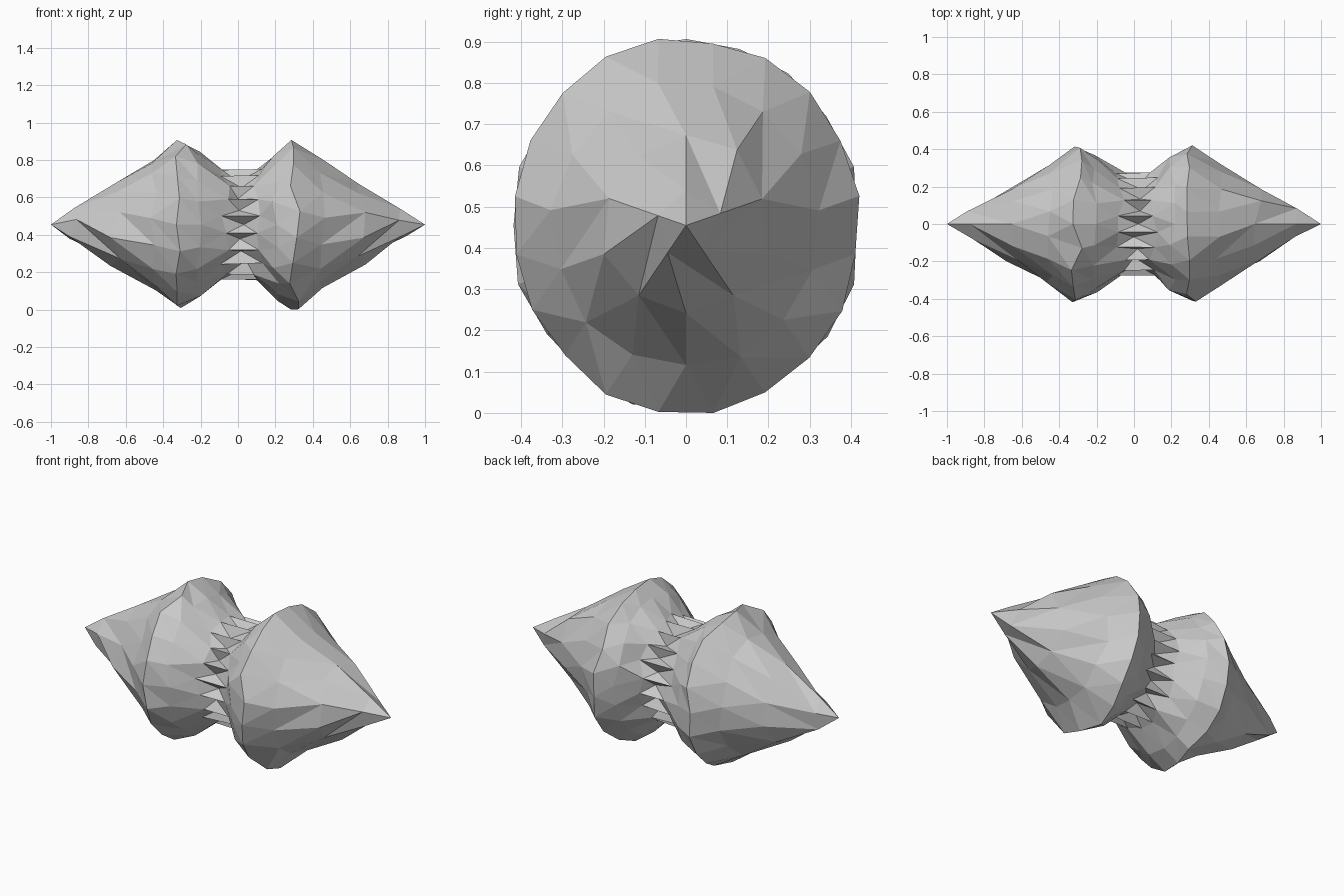
import bpy, bmesh, math, random

if "Cube" in bpy.data.objects:
    bpy.data.objects.remove(bpy.data.objects["Cube"])

random.seed(4)
CZ = 0.458          # height of the long axis
SY = 0.93           # cross-section is slightly narrower in depth
bm = bmesh.new()


def ring(x, r, n, phase=0.0, jx=0.0, jr=0.0):
    """Ring of n vertices around the x axis, as (turn, vertex) pairs."""
    out = []
    for k in range(n):
        t = (k + phase) / n
        a = 2 * math.pi * t
        rr = r + random.uniform(-jr, jr)
        xx = x + random.uniform(-jx, jx)
        out.append((t, bm.verts.new((xx, rr * SY * math.cos(a), CZ + rr * math.sin(a)))))
    return out


def bridge(a, b):
    """Triangle strip between two rings with any vertex counts."""
    i = j = 0
    na, nb = len(a), len(b)
    while i < na or j < nb:
        ta = a[(i + 1) % na][0] + (i + 1) // na
        tb = b[(j + 1) % nb][0] + (j + 1) // nb
        va, vb = a[i % na][1], b[j % nb][1]
        if j >= nb or (i < na and ta <= tb):
            bm.faces.new((va, a[(i + 1) % na][1], vb))
            i += 1
        else:
            bm.faces.new((va, b[(j + 1) % nb][1], vb))
            j += 1


# two pointed lobes, each from its inner waist ring out to the tip
def lobe(s, waist_x):
    waist = ring(waist_x, 0.296, 20, 0.5, 0.03, 0.006)
    rings = [waist,
             ring(s * 0.205, 0.395, 20, 0.0, 0.02, 0.012),
             ring(s * 0.305, 0.453, 20, 0.0 if s < 0 else 0.5, 0.03, 0.008),
             ring(s * 0.45, 0.345, 15, 0.25, 0.02, 0.01),
             ring(s * 0.655, 0.217, 10, 0.5, 0.03, 0.01),
             ring(s * 0.88, 0.085, 5, 0.25, 0.02, 0.01)]
    for a, b in zip(rings, rings[1:]):
        bridge(a, b)
    tip = bm.verts.new((s, 0, CZ))
    last = [v for _, v in rings[-1]]
    for k in range(5):
        bm.faces.new((last[k], last[(k + 1) % 5], tip))
    return [v for _, v in waist]


left = lobe(-1, -0.07)
right = lobe(1, 0.11)

# fluted waist: sharp ridges with a sunken point between each pair
valley = [v for _, v in ring(0.02, 0.24, 20, 0.0, 0.03, 0.005)]
for k in range(20):
    n = (k + 1) % 20
    v = valley[n]
    for p, q in ((left[k], right[k]), (right[n], left[n]),
                 (left[n], left[k]), (right[k], right[n])):
        bm.faces.new((p, q, v))

bmesh.ops.recalc_face_normals(bm, faces=bm.faces)
me = bpy.data.meshes.new("double_pointed_body")
bm.to_mesh(me)
bm.free()
ob = bpy.data.objects.new("double_pointed_body", me)
bpy.context.collection.objects.link(ob)

# rest exactly on the ground
low = min(v.co.z for v in me.vertices)
for v in me.vertices:
    v.co.z -= low
